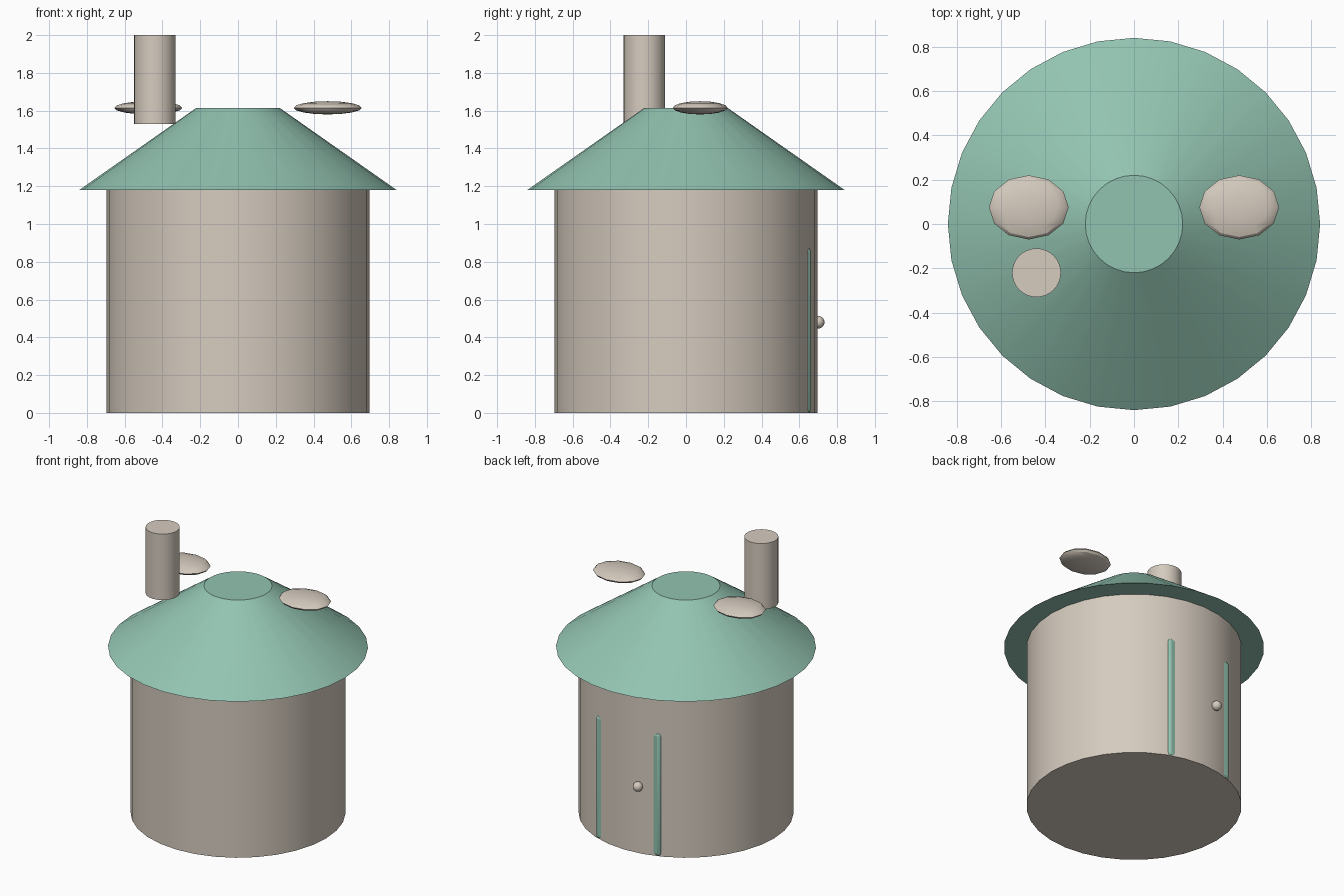
import bpy
from math import radians

if "Cube" in bpy.data.objects:
    bpy.data.objects.remove(bpy.data.objects["Cube"], do_unlink=True)


def material(name, rgb):
    mat = bpy.data.materials.new(name)
    mat.use_nodes = True
    mat.diffuse_color = (*rgb, 1)
    mat.node_tree.nodes["Principled BSDF"].inputs["Base Color"].default_value = (*rgb, 1)
    return mat


CLAY = material("warm clay", (0.67, 0.60, 0.52))
GREEN = material("sage green", (0.29, 0.55, 0.44))


def finish(name, mat, angle=30):
    obj = bpy.context.object
    obj.name = name
    obj.data.materials.append(mat)
    bpy.ops.object.transform_apply(location=False, rotation=False, scale=True)
    bpy.ops.object.shade_smooth_by_angle(angle=radians(angle))
    return obj


def round_part(name, mat, bottom_radius, top_radius, x, y, bottom, top):
    bpy.ops.mesh.primitive_cone_add(
        vertices=32, radius1=bottom_radius, radius2=top_radius,
        depth=top - bottom, location=(x, y, (bottom + top) / 2))
    return finish(name, mat)


def ellipsoid(name, mat, location, size, segments, rings):
    bpy.ops.mesh.primitive_uv_sphere_add(
        segments=segments, ring_count=rings, radius=1, location=location)
    bpy.context.object.scale = size
    return finish(name, mat)


# Round house, roof and chimney
round_part("wall", CLAY, 0.695, 0.695, 0, 0, 0, 1.18)
round_part("roof", GREEN, 0.84, 0.22, 0, 0, 1.18, 1.615)
round_part("chimney", CLAY, 0.11, 0.11, -0.44, -0.22, 1.53, 2.0)

# Flat oval discs beside the roof top
for side, sign in (("left", 1), ("right", -1)):
    ellipsoid(side + "_disc", CLAY, (sign * 0.475, 0.075, 1.615),
              (0.18, 0.145, 0.035), 12, 8)

# Door sunk in the wall, only its rounded edges stand out
bpy.ops.mesh.primitive_cube_add(size=1, location=(0, 0.62, 0.4375))
bpy.context.object.scale = (0.51, 0.08, 0.875)
door = finish("door", GREEN)
bevel = door.modifiers.new("rounded edges", "BEVEL")
bevel.width = 0.02
bevel.segments = 3

# Door knob
ellipsoid("door_knob", CLAY, (-0.11, 0.70, 0.48), (0.033, 0.033, 0.033), 16, 12)
